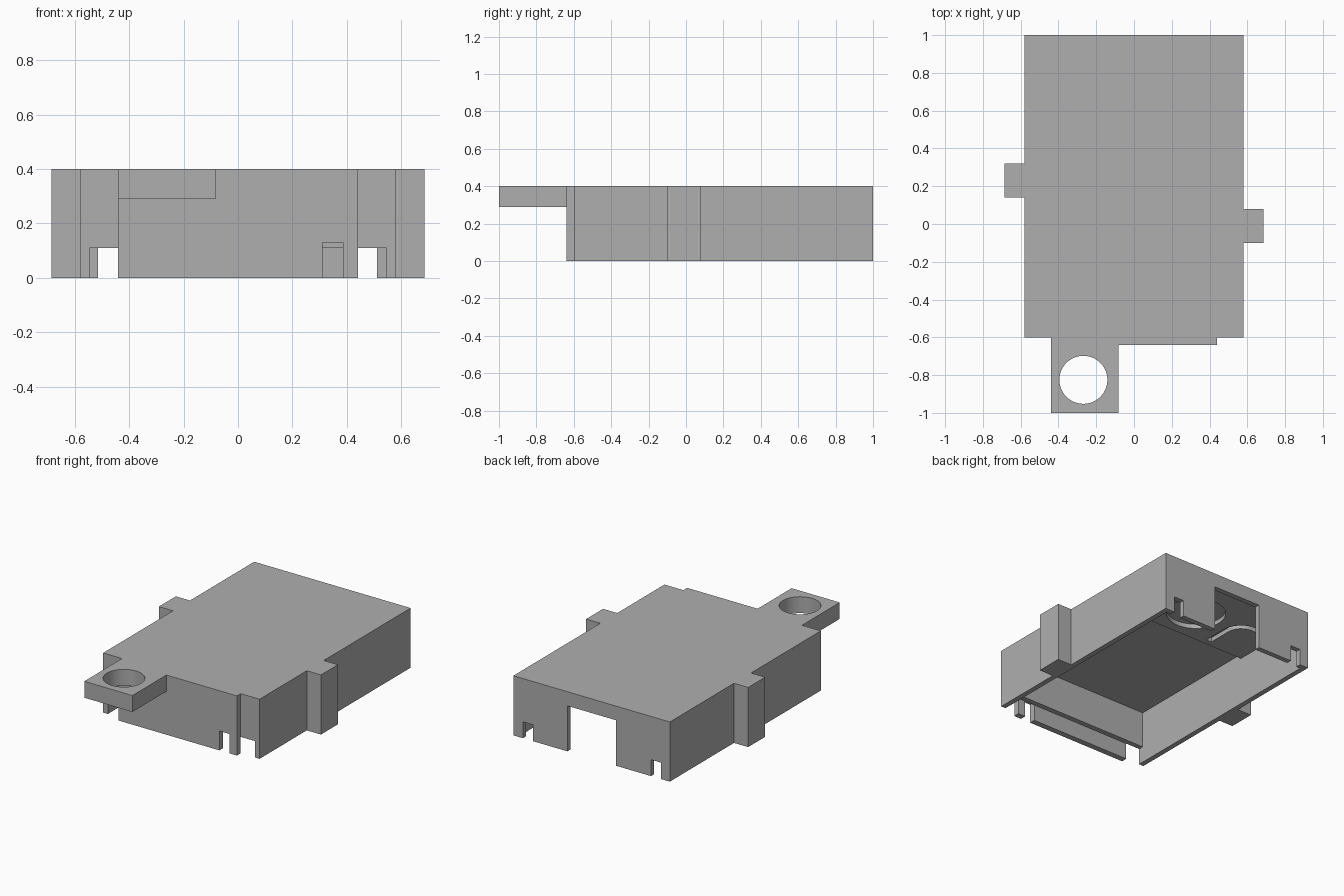
import bpy, bmesh, math

cube = bpy.data.objects.get("Cube")
if cube:
    bpy.data.objects.remove(cube, do_unlink=True)

# Single plain grey plastic
grey = bpy.data.materials.new("grey_plastic")
grey.use_nodes = True
colour = (0.43, 0.43, 0.43, 1)
grey.diffuse_color = colour
grey.node_tree.nodes["Principled BSDF"].inputs["Base Color"].default_value = colour


def prism(name, outline, z0, z1):
    """Extrude a plan outline from z0 to z1."""
    bm = bmesh.new()
    face = bm.faces.new([bm.verts.new((x, y, z0)) for x, y in outline])
    top = bmesh.ops.extrude_face_region(bm, geom=[face])
    verts = [v for v in top["geom"] if isinstance(v, bmesh.types.BMVert)]
    bmesh.ops.translate(bm, verts=verts, vec=(0, 0, z1 - z0))
    bmesh.ops.recalc_face_normals(bm, faces=bm.faces)
    mesh = bpy.data.meshes.new(name)
    bm.to_mesh(mesh)
    bm.free()
    mesh.materials.append(grey)
    obj = bpy.data.objects.new(name, mesh)
    bpy.context.collection.objects.link(obj)
    return obj


def box(name, x0, x1, y0, y1, z0, z1):
    return prism(name, [(x0, y0), (x1, y0), (x1, y1), (x0, y1)], z0, z1)


def disc(x, y, r, n=64):
    return [(x + r * math.cos(2 * math.pi * i / n),
             y + r * math.sin(2 * math.pi * i / n)) for i in range(n)]


def cut(obj, cutter):
    """Subtract the cutter, then remove it."""
    cutter.hide_render = True
    mod = obj.modifiers.new("cut", 'BOOLEAN')
    mod.operation = 'DIFFERENCE'
    mod.solver = 'EXACT'
    mod.object = cutter
    bpy.context.view_layer.objects.active = obj
    bpy.ops.object.modifier_apply(modifier=mod.name)
    bpy.data.objects.remove(cutter, do_unlink=True)


TOP, WALL, LOW = 0.4, 0.545, -0.1
CEILING, BACK_CEILING = 0.355, 0.325

# Open-bottomed case with a thicker ceiling at the back
case = box("case", -0.58, 0.58, -0.6, 1, 0, TOP)
cut(case, box("cavity", -WALL, WALL, -0.565, 0.965, LOW, BACK_CEILING))
cut(case, box("front_cavity", -WALL, WALL, -0.565, 0.39, 0.2, CEILING))

# Front wall stops short of the bottom edge
cut(case, box("front_gap", -WALL, WALL, -0.7, -0.5, LOW, 0.11))

# Back wall: middle opening and a slot near each corner
cut(case, box("opening", -0.18, 0.18, 0.9, 1.1, LOW, 0.305))
for x0, x1 in ((-0.515, -0.44), (0.435, 0.51)):
    cut(case, box("slot", x0, x1, 0.9, 1.1, LOW, 0.11))

# Round pocket and curved channel in the thick ceiling
cut(case, prism("round_pocket", disc(0.03, 0.64, 0.185), 0.25, CEILING))
bend = [(math.cos(math.radians(a)), math.sin(math.radians(a))) for a in range(0, 91, 15)]
outer = [(-0.37 + 0.14 * c, 0.6 + 0.14 * s) for c, s in bend]
inner = [(-0.37 + 0.1 * c, 0.6 + 0.1 * s) for c, s in reversed(bend)]
channel = [(-0.23, 0.43)] + outer + [(-0.52, 0.74), (-0.52, 0.7)] + inner + [(-0.27, 0.43)]
cut(case, prism("channel", channel, 0.25, CEILING))

# Front panel standing proud of the case, with a notch
panel = box("front_panel", -0.44, 0.44, -0.64, -0.6, 0, TOP)
cut(panel, box("notch", 0.31, 0.385, -0.7, -0.5, LOW, 0.13))

# Mounting tab with a round hole
tab = box("mounting_tab", -0.44, -0.083, -1, -0.64, 0.29, TOP)
cut(tab, prism("hole", disc(-0.268, -0.825, 0.127), 0.2, 0.5))

# Side lugs
box("left_lug", 0.58, 0.685, -0.1, 0.08, 0, TOP)
box("right_lug", -0.685, -0.58, 0.14, 0.32, 0, TOP)

# Smooth the round walls, keep the edges sharp
bpy.ops.object.select_all(action='DESELECT')
for obj in (case, tab):
    obj.select_set(True)
    bpy.context.view_layer.objects.active = obj
bpy.ops.object.shade_smooth_by_angle(angle=math.radians(20))
